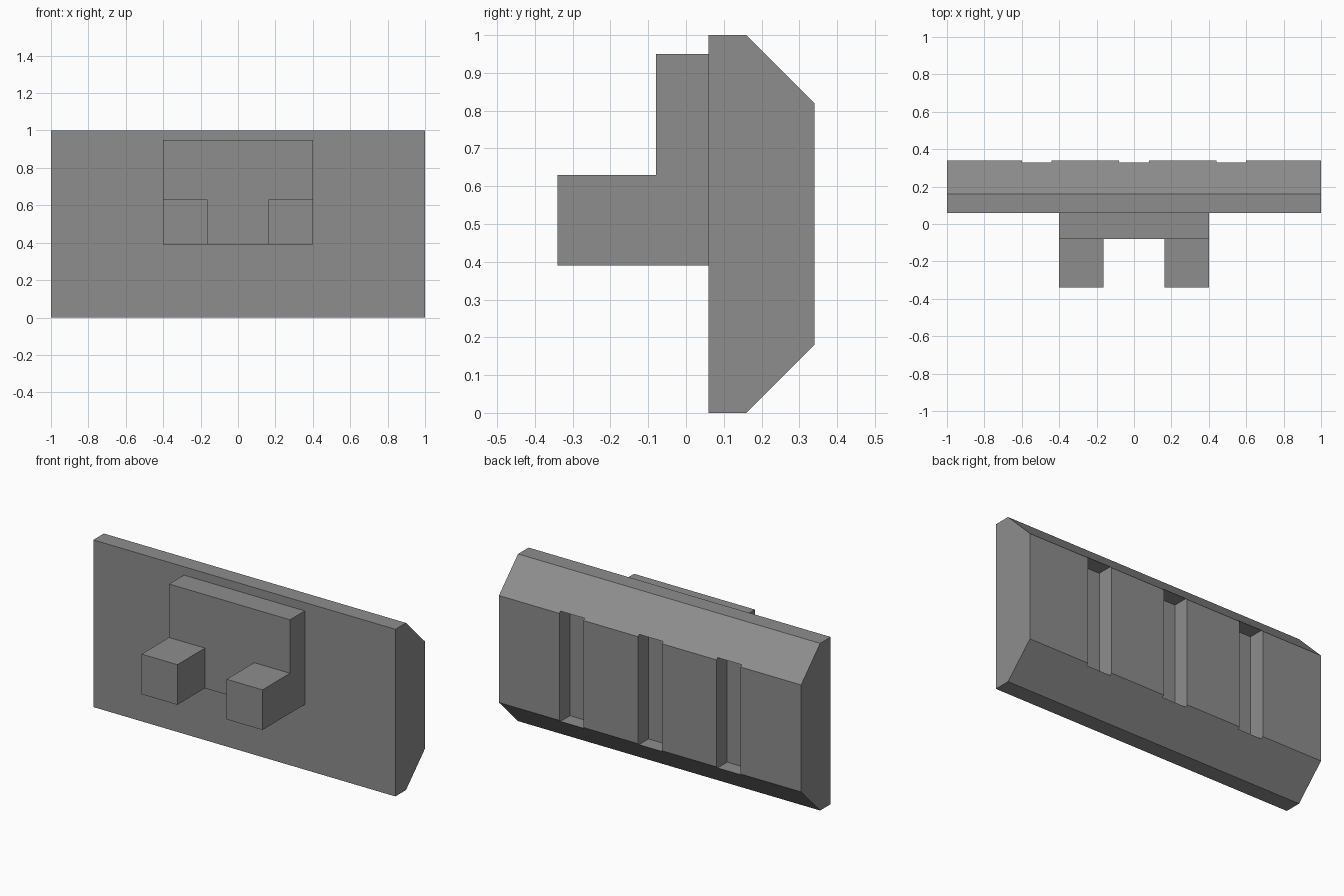
import bpy, bmesh

if "Cube" in bpy.data.objects:
    bpy.data.objects.remove(bpy.data.objects["Cube"])

grey = bpy.data.materials.new("mid_grey")
grey.diffuse_color = (0.27, 0.27, 0.27, 1)
grey.use_nodes = True
grey.node_tree.nodes["Principled BSDF"].inputs["Base Color"].default_value = grey.diffuse_color


def extrude_profile(name, profile, x0, x1):
    """Extrude a closed (y, z) outline along x."""
    bm = bmesh.new()
    face = bm.faces.new([bm.verts.new((x0, y, z)) for y, z in profile])
    out = bmesh.ops.extrude_face_region(bm, geom=[face])
    moved = [v for v in out["geom"] if isinstance(v, bmesh.types.BMVert)]
    bmesh.ops.translate(bm, verts=moved, vec=(x1 - x0, 0, 0))
    bmesh.ops.recalc_face_normals(bm, faces=bm.faces)
    mesh = bpy.data.meshes.new(name)
    bm.to_mesh(mesh)
    bm.free()
    mesh.materials.append(grey)
    obj = bpy.data.objects.new(name, mesh)
    bpy.context.collection.objects.link(obj)
    return obj


def cut_box(target, name, x0, x1, y0, y1, z0, z1):
    """Subtract a box from the target."""
    cutter = extrude_profile(name, [(y0, z0), (y1, z0), (y1, z1), (y0, z1)], x0, x1)
    cutter.hide_render = True
    cutter.hide_set(True)
    cutter.display_type = 'WIRE'
    mod = target.modifiers.new(name, 'BOOLEAN')
    mod.operation = 'DIFFERENCE'
    mod.solver = 'EXACT'
    mod.object = cutter
    bpy.context.view_layer.objects.active = target
    bpy.ops.object.modifier_apply(modifier=mod.name)
    bpy.data.objects.remove(cutter)


# Long panel with chamfered rear edges
panel = extrude_profile("panel", [(0.06, 0), (0.16, 0), (0.34, 0.18),
                                  (0.34, 0.82), (0.16, 1), (0.06, 1)], -1, 1)

# Three upright slots in the rear face
for i, x in enumerate((-0.52, 0, 0.52)):
    cut_box(panel, f"slot_cutter_{i}", x - 0.08, x + 0.08, 0.24, 0.4, 0.17, 0.83)

# Stepped front bracket, split into two prongs by a central gap
bracket = extrude_profile("bracket", [(0.06, 0.39), (0.06, 0.95), (-0.08, 0.95),
                                      (-0.08, 0.63), (-0.34, 0.63), (-0.34, 0.39)], -0.4, 0.4)
cut_box(bracket, "gap_cutter", -0.163, 0.163, -0.5, -0.08, 0.3, 0.8)
